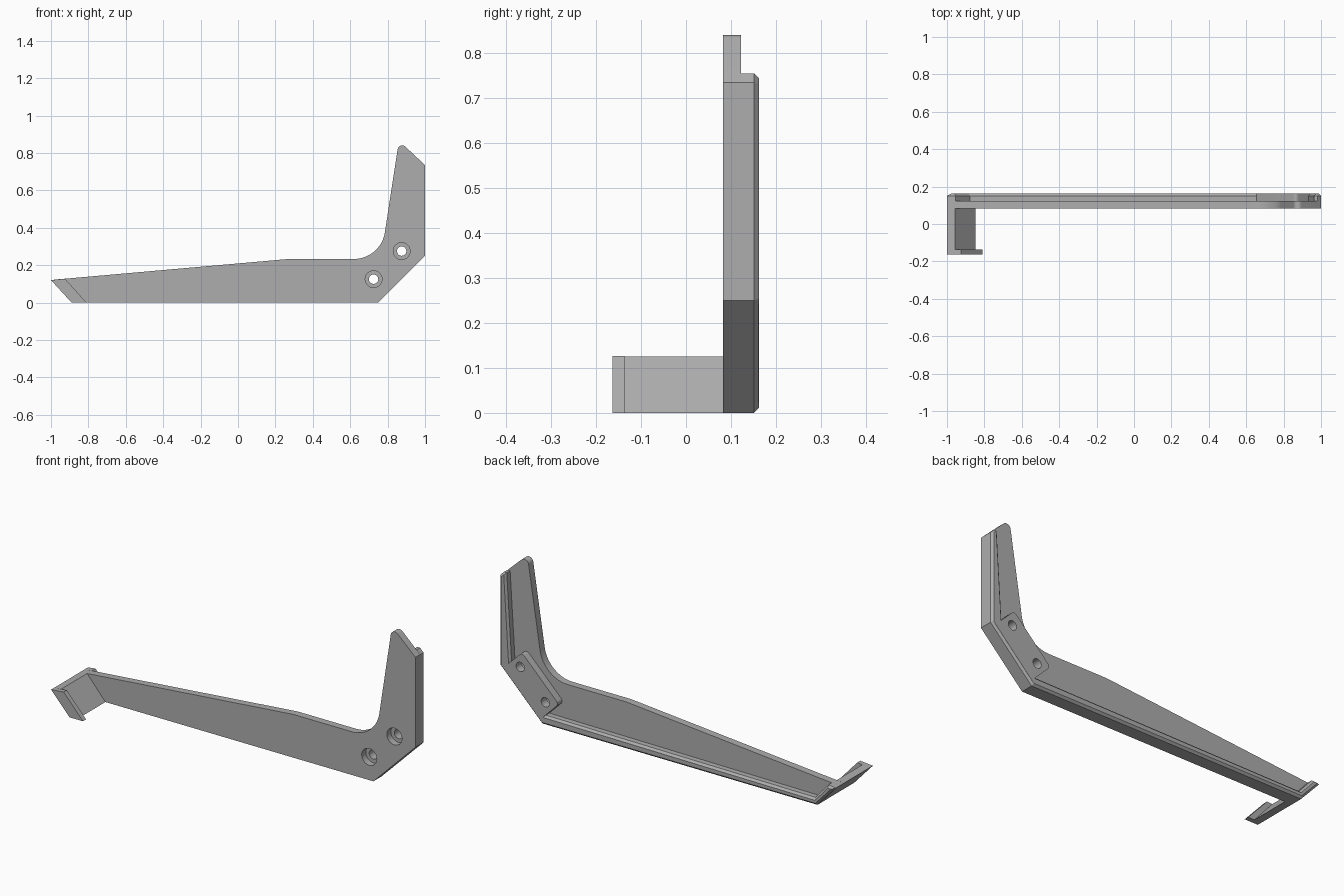
import bpy, bmesh
from math import radians, cos, sin
from mathutils import Matrix

cube = bpy.data.objects.get("Cube")
if cube:
    bpy.data.objects.remove(cube)

grey = bpy.data.materials.new("plain_grey")
grey.use_nodes = True
colour = (0.42, 0.42, 0.42, 1)
grey.diffuse_color = colour
grey.node_tree.nodes["Principled BSDF"].inputs["Base Color"].default_value = colour


def arc(cx, cz, r, start, end, steps):
    """Points on an arc in the xz plane, angles in degrees."""
    angles = [radians(start + (end - start) * i / steps) for i in range(steps + 1)]
    return [(cx + r * cos(a), cz + r * sin(a)) for a in angles]


def make_object(name, bm):
    bmesh.ops.recalc_face_normals(bm, faces=bm.faces)
    mesh = bpy.data.meshes.new(name)
    bm.to_mesh(mesh)
    bm.free()
    obj = bpy.data.objects.new(name, mesh)
    bpy.context.collection.objects.link(obj)
    mesh.materials.append(grey)
    return obj


def prism(name, profile, y0, y1, chamfer=0, round_corners=None):
    """Extrude an xz profile along y, optionally bevelling the back rim or upright corners."""
    bm = bmesh.new()
    face = bm.faces.new([bm.verts.new((x, y0, z)) for x, z in profile])
    ext = bmesh.ops.extrude_face_region(bm, geom=[face])
    moved = [v for v in ext["geom"] if isinstance(v, bmesh.types.BMVert)]
    bmesh.ops.translate(bm, verts=moved, vec=(0, y1 - y0, 0))
    bmesh.ops.recalc_face_normals(bm, faces=bm.faces)
    if round_corners:
        edges = [e for e in bm.edges if abs(e.verts[0].co.y - e.verts[1].co.y) > 0.001
                 and round_corners(e.verts[0].co)]
        bmesh.ops.bevel(bm, geom=edges, offset=0.02, segments=5, profile=0.5, affect='EDGES')
    if chamfer:
        edges = [e for e in bm.edges if all(abs(v.co.y - y1) < 1e-5 for v in e.verts)]
        bmesh.ops.bevel(bm, geom=edges, offset=chamfer, segments=1, affect='EDGES')
    return make_object(name, bm)


def cylinder(name, x, z, radius, y0, y1):
    bm = bmesh.new()
    turn = Matrix.Translation((x, (y0 + y1) / 2, z)) @ Matrix.Rotation(radians(90), 4, 'X')
    bmesh.ops.create_cone(bm, cap_ends=True, segments=40, radius1=radius, radius2=radius,
                          depth=y1 - y0, matrix=turn)
    return make_object(name, bm)


FRONT, MID, BACK = 0.082, 0.122, 0.162
outer = [(-1, 0.12), (-0.89, 0), (0.75, 0), (1, 0.25), (1, 0.735)]

# Flat bracket plate with rounded tip and curved inner corner
plate = prism("bracket_plate",
              outer + arc(0.878, 0.815, 0.025, 45, 171, 10)
              + arc(0.62, 0.40, 0.167, -9, -90, 14)
              + [(0.27, 0.233), (-0.93, 0.127)], FRONT, MID)

# Chamfered stiffening rib around the outer edge
rib = prism("edge_rib",
            outer + [(0.98, 0.755), (0.963, 0.755), (0.932, 0.25), (0.73, 0.05),
                     (-0.877, 0.037), (-0.955, 0.125)], MID, BACK, chamfer=0.011)

# Thick block behind the screw holes, square to the cut corner
corners = [(0.51, 0.78), (0.735, 0.78), (0.735, 1.22), (0.51, 1.22)]
block = prism("screw_block", [((s + d) / 2, (s - d) / 2) for d, s in corners],
              MID, BACK, round_corners=lambda co: co.x - co.z < 0.6)

# Slanted hook arm and its end lip
arm = prism("hook_arm", [(-1, 0.12), (-0.89, 0), (-0.848, 0), (-0.957, 0.125)], -0.14, FRONT)
lip = prism("hook_lip", [(-1, 0.12), (-0.89, 0), (-0.81, 0), (-0.925, 0.127)], -0.163, -0.137)

# Counterbored screw holes
cutters = []
for i, (x, z) in enumerate([(0.725, 0.125), (0.875, 0.275)]):
    cutters.append(cylinder(f"screw_hole_cutter_{i}", x, z, 0.025, 0, 0.3))
    cutters.append(cylinder(f"counterbore_cutter_{i}", x, z, 0.045, 0, 0.117))
for cutter in cutters:
    cutter.hide_render = True
    cutter.hide_set(True)
    cutter.display_type = 'WIRE'
    for target in (plate, block):
        if target is block and cutter.name.startswith("counterbore"):
            continue
        mod = target.modifiers.new(cutter.name, 'BOOLEAN')
        mod.operation = 'DIFFERENCE'
        mod.solver = 'EXACT'
        mod.object = cutter

# Bake the cuts, drop the cutters, smooth only the curved surfaces
for obj in (plate, block):
    bpy.context.view_layer.update()
    evaluated = obj.evaluated_get(bpy.context.evaluated_depsgraph_get())
    mesh = bpy.data.meshes.new_from_object(evaluated)
    obj.modifiers.clear()
    obj.data = mesh
for cutter in cutters:
    bpy.data.objects.remove(cutter)
for obj in (plate, block, rib, arm, lip):
    bpy.ops.object.select_all(action='DESELECT')
    obj.select_set(True)
    bpy.context.view_layer.objects.active = obj
    bpy.ops.object.shade_smooth_by_angle(angle=radians(25))
